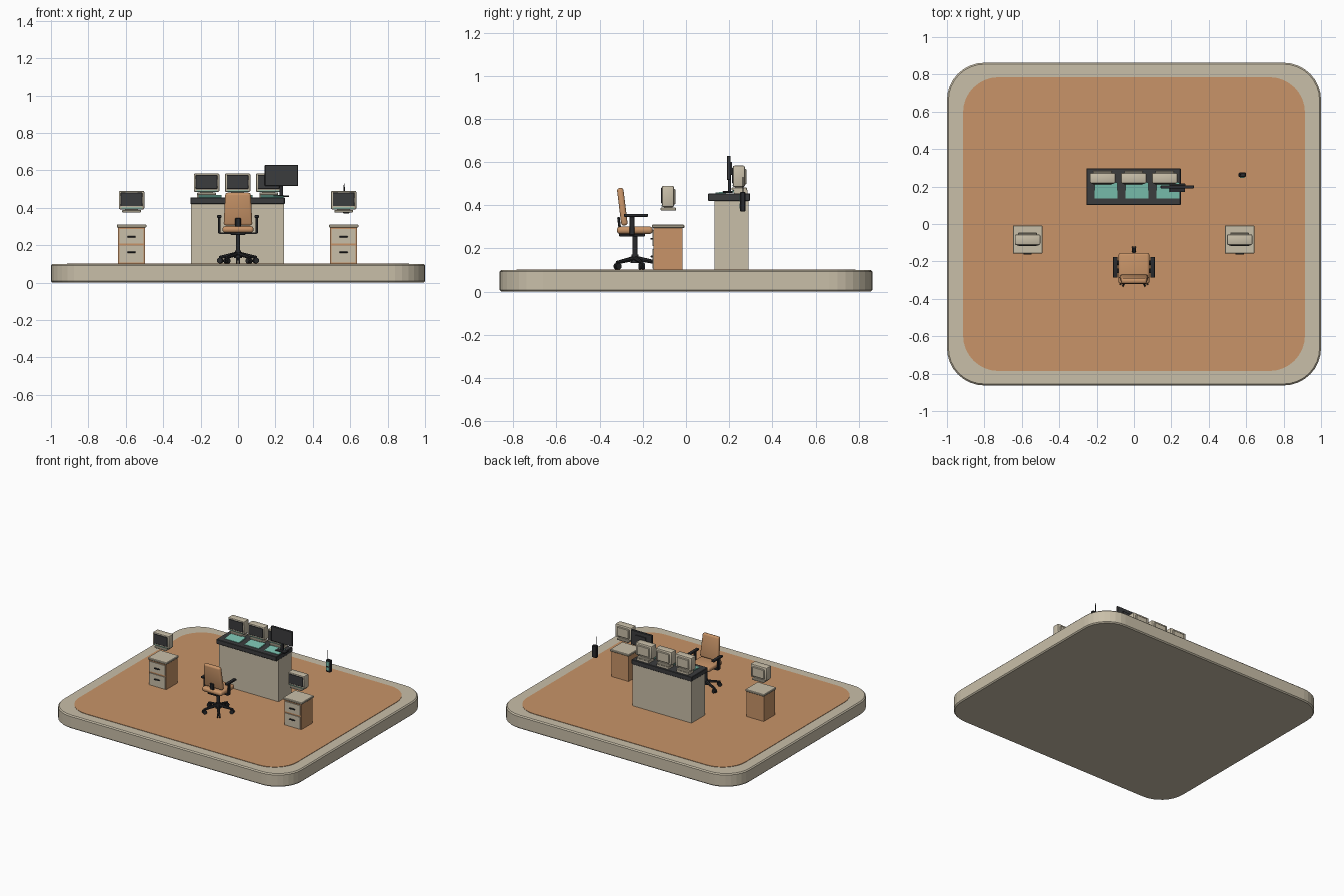
import bpy, bmesh, math
from mathutils import Vector, Matrix

if "Cube" in bpy.data.objects:
    bpy.data.objects.remove(bpy.data.objects["Cube"])


def material(name, r, g, b):
    m = bpy.data.materials.new(name)
    m.diffuse_color = (r, g, b, 1)
    m.use_nodes = True
    m.node_tree.nodes["Principled BSDF"].inputs["Base Color"].default_value = m.diffuse_color
    return m


BEIGE = material("warm beige", 0.584, 0.521, 0.397)
ORANGE = material("tan orange", 0.578, 0.296, 0.138)
DARK = material("charcoal", 0.044, 0.045, 0.048)
BLACK = material("soft black", 0.022, 0.023, 0.026)
TEAL = material("teal", 0.202, 0.552, 0.445)


def finish(name, bm, mat, smooth=False):
    bmesh.ops.recalc_face_normals(bm, faces=bm.faces[:])
    me = bpy.data.meshes.new(name)
    bm.to_mesh(me)
    bm.free()
    me.materials.append(mat)
    ob = bpy.data.objects.new(name, me)
    bpy.context.collection.objects.link(ob)
    if smooth:
        bpy.ops.object.select_all(action='DESELECT')
        ob.select_set(True)
        bpy.context.view_layer.objects.active = ob
        bpy.ops.object.shade_smooth_by_angle(angle=math.radians(40))
    return ob


def box(name, center, size, mat, bevel=0.0, seg=2, tilt=0.0, taper=1.0):
    """Bevelled box, optionally narrowed at the top and tilted about x."""
    bm = bmesh.new()
    bmesh.ops.create_cube(bm, size=1)
    for v in bm.verts:
        if v.co.z > 0:
            v.co.x *= taper
        v.co = Vector(a * b for a, b in zip(v.co, size))
    if bevel:
        bmesh.ops.bevel(bm, geom=bm.edges[:], offset=bevel, segments=seg,
                        affect='EDGES', profile=0.5)
    bm.transform(Matrix.Translation(center) @ Matrix.Rotation(tilt, 4, 'X'))
    return finish(name, bm, mat, bevel > 0 and seg > 1)


def span(name, x, y, z, mat, bevel=0.0, seg=2):
    """Box given by its extents on each axis."""
    return box(name, [(a + b) / 2 for a, b in (x, y, z)],
               [b - a for a, b in (x, y, z)], mat, bevel, seg)


def rod(name, a, b, r1, r2, mat, sides=12):
    a, b = Vector(a), Vector(b)
    d = b - a
    bm = bmesh.new()
    bmesh.ops.create_cone(bm, cap_ends=True, segments=sides, radius1=r1,
                          radius2=r2, depth=d.length)
    bm.transform(Matrix.Translation((a + b) / 2) @
                 d.to_track_quat('Z', 'Y').to_matrix().to_4x4())
    return finish(name, bm, mat, True)


def rounded_slab(name, hx, hy, r, layers, mat, n=8):
    """Rounded rectangle swept through (inset, z) layers."""
    bm = bmesh.new()
    rings = []
    for inset, z in layers:
        ring = []
        for q, (sx, sy) in enumerate(((1, 1), (-1, 1), (-1, -1), (1, -1))):
            for i in range(n + 1):
                a = math.pi / 2 * (q + i / n)
                ring.append(bm.verts.new((sx * (hx - r) + (r - inset) * math.cos(a),
                                          sy * (hy - r) + (r - inset) * math.sin(a), z)))
        rings.append(ring)
    for lo, hi in zip(rings, rings[1:]):
        for i in range(len(lo)):
            j = (i + 1) % len(lo)
            bm.faces.new((lo[i], lo[j], hi[j], hi[i]))
    bm.faces.new(rings[0][::-1])
    bm.faces.new(rings[-1])
    return finish(name, bm, mat)


# platform and carpet
rounded_slab("platform", 1.0, 0.863, 0.2,
             [(0.008, 0), (0, 0.008), (0, 0.092), (0.008, 0.1)], BEIGE)
rounded_slab("carpet", 0.914, 0.786, 0.19, [(0, 0.095), (0, 0.103)], ORANGE)

# control desk
span("desk_body", (-0.25, 0.247), (0.132, 0.29), (0.1, 0.425), BEIGE)
span("desk_top", (-0.255, 0.25), (0.102, 0.297), (0.42, 0.455), DARK, 0.003, 1)


def monitor(label, x, y, z):
    """Boxy monitor on a low foot; x, y centre and z of the foot's underside."""
    span(label + "_foot", (x - 0.05, x + 0.05), (y - 0.036, y + 0.036),
         (z, z + 0.014), BEIGE, 0.003, 1)
    span(label + "_neck", (x - 0.035, x + 0.035), (y - 0.02, y + 0.02),
         (z + 0.012, z + 0.02), BEIGE)
    span(label + "_case", (x - 0.068, x + 0.068), (y - 0.03, y + 0.026),
         (z + 0.016, z + 0.115), BEIGE, 0.007, 2)
    span(label + "_back", (x - 0.05, x + 0.05), (y + 0.02, y + 0.034),
         (z + 0.028, z + 0.1), BEIGE, 0.004, 1)
    span(label + "_screen", (x - 0.058, x + 0.058), (y - 0.033, y - 0.027),
         (z + 0.033, z + 0.106), DARK, 0.002, 1)
    span(label + "_trim", (x - 0.055, x + 0.055), (y - 0.032, y - 0.027),
         (z + 0.02, z + 0.025), TEAL)


for i, x in enumerate((-0.168, -0.002, 0.164)):
    monitor("desk_monitor_%d" % i, x, 0.247, 0.468)
    span("desk_monitor_riser_%d" % i, (x - 0.05, x + 0.05), (0.222, 0.285),
         (0.455, 0.47), BEIGE)
    # sloping control panels in front of each screen
    box("control_panel_%d" % i, (x + 0.018, 0.18, 0.459), (0.122, 0.085, 0.008),
        TEAL, tilt=math.radians(6))

# flat display on a stand
span("flat_display", (0.143, 0.321), (0.19, 0.206), (0.516, 0.629), DARK, 0.003, 1)
span("flat_display_mount", (0.19, 0.275), (0.204, 0.213), (0.54, 0.6), DARK)
span("flat_display_post", (0.222, 0.24), (0.195, 0.208), (0.46, 0.56), BLACK)
span("flat_display_foot", (0.19, 0.274), (0.17, 0.216), (0.457, 0.466), BLACK, 0.002, 1)

# drawer cabinets with floating monitors
for side, x in (("left", -0.569), ("right", 0.565)):
    n = side + "_cabinet"
    span(n + "_body", (x - 0.072, x + 0.072), (-0.15, -0.016), (0.1, 0.297), ORANGE)
    span(n + "_top", (x - 0.079, x + 0.079), (-0.158, -0.008), (0.295, 0.31), BEIGE, 0.003, 1)
    for k, (z0, z1) in enumerate(((0.106, 0.197), (0.21, 0.285))):
        span(f"{n}_drawer_{k}", (x - 0.064, x + 0.064), (-0.155, -0.148), (z0, z1), BEIGE)
        zc = 0.162 + 0.083 * k
        span(f"{n}_handle_{k}", (x - 0.022, x + 0.022), (-0.164, -0.154),
             (zc - 0.004, zc + 0.004), BLACK, 0.002, 1)
    monitor(side + "_monitor", x, -0.082, 0.375)

# handheld radio
span("radio_body", (0.56, 0.598), (0.25, 0.275), (0.37, 0.462), BLACK, 0.004, 1)
span("radio_screen", (0.566, 0.592), (0.247, 0.252), (0.418, 0.45), TEAL)
span("radio_keys", (0.566, 0.592), (0.247, 0.252), (0.385, 0.408), TEAL)
rod("radio_antenna", (0.568, 0.264, 0.455), (0.568, 0.264, 0.53), 0.0035, 0.0025, BLACK, 8)

# chair: seat and backrest
CY = -0.236
box("seat", (0, -0.237, 0.284), (0.166, 0.166, 0.034), ORANGE, 0.014, 3)
box("backrest", (0, -0.295, 0.393), (0.154, 0.03, 0.175), ORANGE, 0.012, 3,
    math.radians(7), 0.88)
box("backrest_bracket", (0, -0.308, 0.303), (0.03, 0.012, 0.085), BLACK, 0.003, 1,
    math.radians(7))
span("seat_plate", (-0.04, 0.04), (-0.31, -0.19), (0.255, 0.268), BLACK, 0.003, 1)
# chair: armrests
for s, side in ((-1, "left"), (1, "right")):
    x = s * 0.1
    span(side + "_armrest", (x - 0.012, x + 0.012), (-0.287, -0.176), (0.346, 0.36),
         BLACK, 0.004, 2)
    span(side + "_arm_post", (x - 0.006, x + 0.006), (-0.262, -0.238), (0.262, 0.35),
         BLACK, 0.002, 1)
    span(side + "_arm_bar", (min(s * 0.03, x), max(s * 0.03, x)), (-0.262, -0.238),
         (0.259, 0.268), BLACK)
# chair: column, star base and casters
rod("column", (0, CY, 0.14), (0, CY, 0.26), 0.012, 0.011, BLACK)
rod("hub", (0, CY, 0.132), (0, CY, 0.172), 0.021, 0.016, BLACK)
for i in range(5):
    a = math.pi / 2 + i * math.tau / 5
    d, t = Vector((math.cos(a), math.sin(a), 0)), Vector((-math.sin(a), math.cos(a), 0))
    c = Vector((0, CY, 0))
    rod("base_leg_%d" % i, c + Vector((0, 0, 0.155)), c + d * 0.105 + Vector((0, 0, 0.134)),
        0.012, 0.008, BLACK, 8)
    p = c + d * 0.1 + Vector((0, 0, 0.117))
    for s in (-1, 1):
        rod("caster_%d_%d" % (i, s), p + t * s * 0.003, p + t * s * 0.012,
            0.015, 0.015, BLACK)
    rod("caster_stem_%d" % i, p, p + Vector((0, 0, 0.022)), 0.004, 0.004, BLACK, 8)
